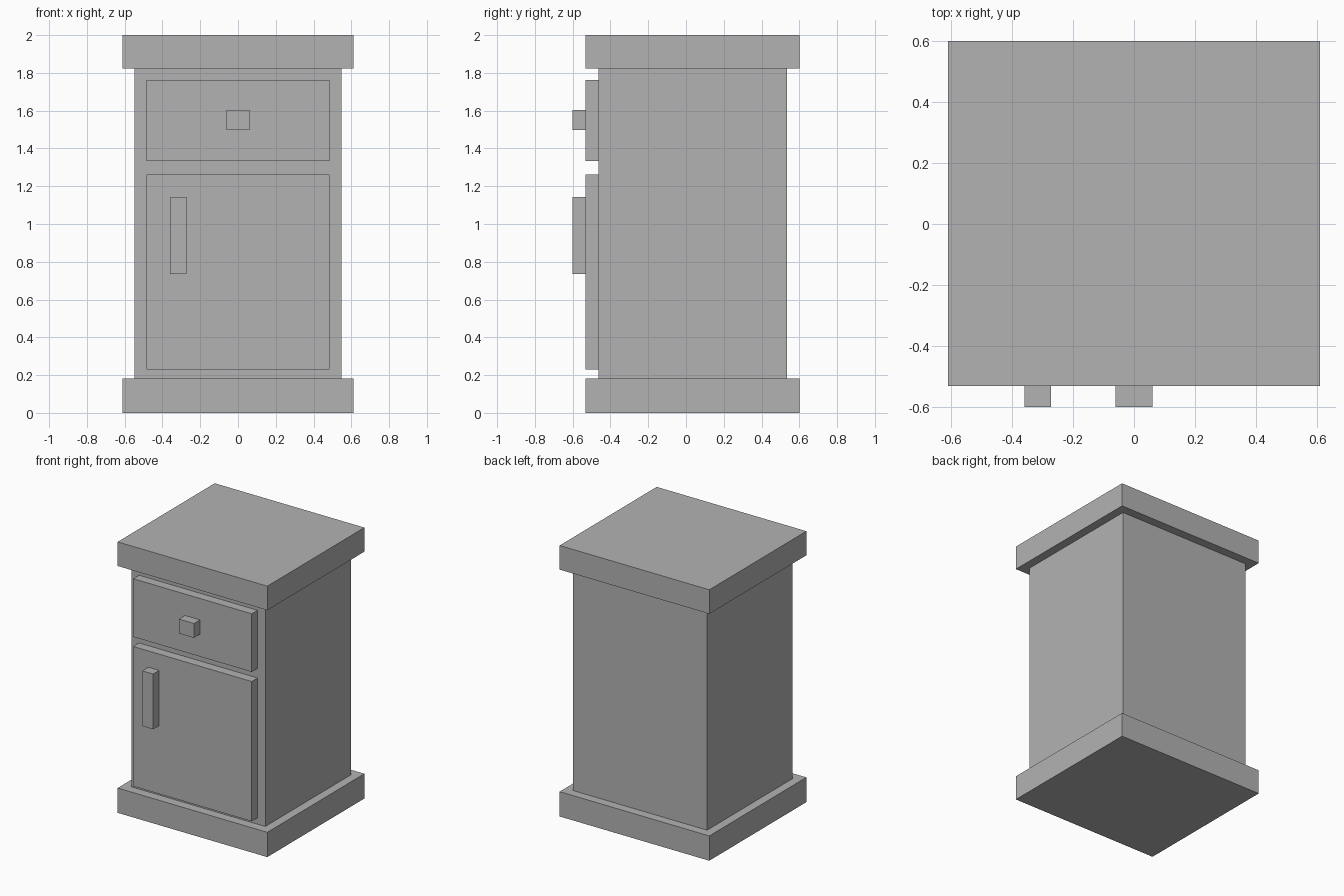
import bpy

cube = bpy.data.objects.get("Cube")
if cube:
    bpy.data.objects.remove(cube, do_unlink=True)

# Single plain grey finish
grey = bpy.data.materials.new("plain_grey")
grey.use_nodes = True
colour = (0.45, 0.45, 0.45, 1)
grey.diffuse_color = colour
grey.node_tree.nodes["Principled BSDF"].inputs["Base Color"].default_value = colour


def box(name, x, y, z):
    """Add a box spanning the given (low, high) range on each axis."""
    spans = (x, y, z)
    centre = [(low + high) / 2 for low, high in spans]
    bpy.ops.mesh.primitive_cube_add(size=1, location=centre)
    part = bpy.context.object
    part.name = name
    part.scale = [high - low for low, high in spans]
    bpy.ops.object.transform_apply(location=False, rotation=False, scale=True)
    part.data.materials.append(grey)
    return part


# Depth planes, from the handles to the back
HANDLE, PANEL, BODY, BACK, RIM = -0.601, -0.531, -0.463, 0.535, 0.601
SLAB_X = (-0.611, 0.611)
PANEL_X = (-0.484, 0.484)

# Carcass with overhanging plinth and top
box("plinth", SLAB_X, (PANEL, RIM), (0, 0.183))
box("cabinet_body", (-0.547, 0.547), (BODY, BACK), (0.183, 1.822))
box("table_top", SLAB_X, (PANEL, RIM), (1.822, 2))

# Raised front panels
box("door", PANEL_X, (PANEL, BODY), (0.23, 1.262))
box("drawer_front", PANEL_X, (PANEL, BODY), (1.333, 1.762))

# Pulls
box("door_handle", (-0.36, -0.272), (HANDLE, PANEL), (0.734, 1.142))
box("drawer_knob", (-0.061, 0.061), (HANDLE, PANEL), (1.498, 1.604))
